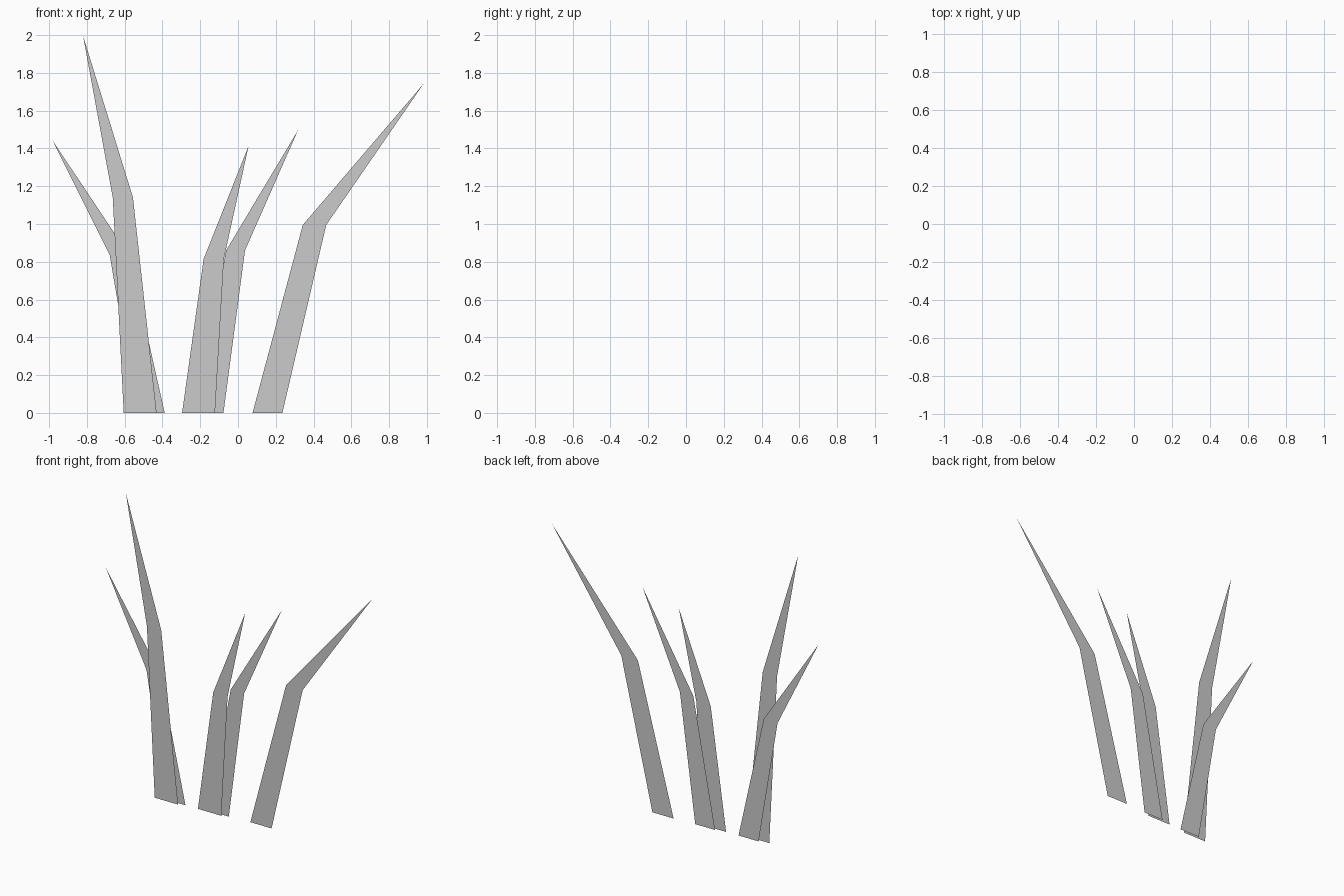
import bpy

if "Cube" in bpy.data.objects:
    bpy.data.objects.remove(bpy.data.objects["Cube"])


def blade(name, y, base, bend, bend_z, tip):
    """Flat grass blade: wide base, narrower bend, pointed tip."""
    verts = [(base[0], y, 0), (base[1], y, 0),
             (bend[1], y, bend_z), (bend[0], y, bend_z),
             (tip[0], y, tip[1])]
    mesh = bpy.data.meshes.new(name)
    mesh.from_pydata(verts, [], [(0, 1, 2, 3), (3, 2, 4)])
    obj = bpy.data.objects.new(name, mesh)
    bpy.context.collection.objects.link(obj)


# left pair: tall blade in front, short one behind
blade("grass_blade_tall", -0.023, (-0.605, -0.431), (-0.663, -0.556), 1.14, (-0.82, 1.995))
blade("grass_blade_left", -0.005, (-0.538, -0.388), (-0.679, -0.576), 0.835, (-0.984, 1.445))
# middle pair
blade("grass_blade_middle_front", -0.004, (-0.296, -0.122), (-0.182, -0.075), 0.815, (0.056, 1.413))
blade("grass_blade_middle_back", 0.012, (-0.225, -0.077), (-0.063, 0.037), 0.86, (0.317, 1.495))
# single right blade
blade("grass_blade_right", 0.022, (0.077, 0.235), (0.343, 0.467), 0.995, (0.983, 1.743))
